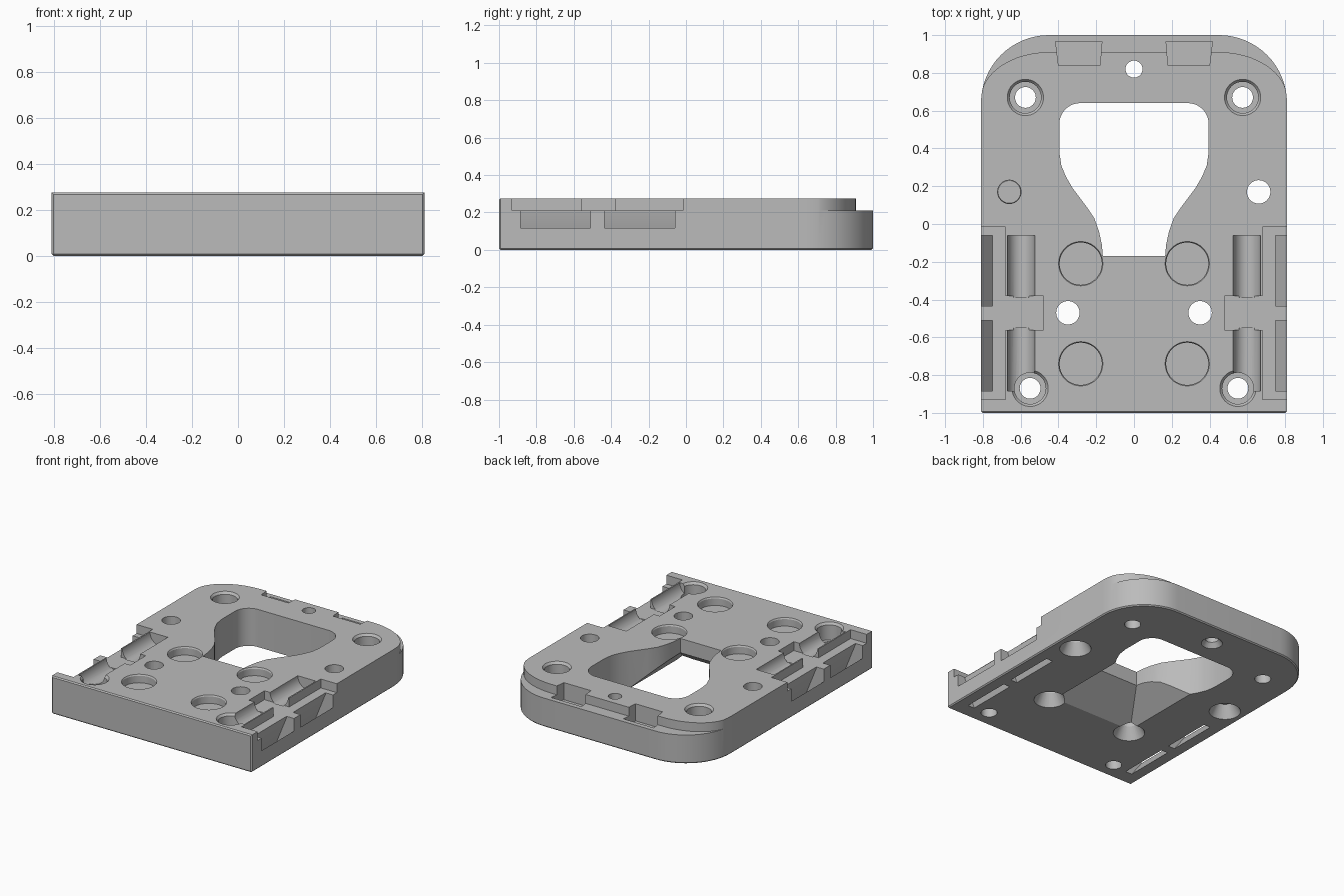
import bpy, bmesh
from math import sin, cos, pi

if "Cube" in bpy.data.objects:
    bpy.data.objects.remove(bpy.data.objects["Cube"])

TOP, LEDGE, HALF = 0.275, 0.21, 0.81

grey = bpy.data.materials.new("plain grey")
grey.use_nodes = True
grey.diffuse_color = (0.5, 0.5, 0.5, 1)
grey.node_tree.nodes["Principled BSDF"].inputs["Base Color"].default_value = (0.5, 0.5, 0.5, 1)


def finish(bm, name):
    bmesh.ops.recalc_face_normals(bm, faces=bm.faces)
    mesh = bpy.data.meshes.new(name)
    bm.to_mesh(mesh)
    bm.free()
    mesh.materials.append(grey)
    ob = bpy.data.objects.new(name, mesh)
    bpy.context.collection.objects.link(ob)
    return ob


def loft(low, high, name):
    """Closed solid between two matching rings of 3D points."""
    bm = bmesh.new()
    a, b = [bm.verts.new(p) for p in low], [bm.verts.new(p) for p in high]
    n = len(a)
    bm.faces.new(a)
    bm.faces.new(b)
    for i in range(n):
        j = (i + 1) % n
        bm.faces.new((a[i], a[j], b[j], b[i]))
    return finish(bm, name)


def prism(pts, z0, z1, name="cutter"):
    return loft([(x, y, z0) for x, y in pts], [(x, y, z1) for x, y in pts], name)


def prism_y(pts, y0, y1):
    return loft([(x, y0, z) for x, z in pts], [(x, y1, z) for x, z in pts], "cutter")


def arc(cx, cy, rx, ry, a0, a1, n=16):
    return [(cx + rx * cos(a0 + (a1 - a0) * i / n), cy + ry * sin(a0 + (a1 - a0) * i / n))
            for i in range(n + 1)]


def mirrored(pts):
    """Right half outline, front to back, completed on the left."""
    return pts + [(-x, y) for x, y in reversed(pts)]


def rect(x0, x1, y0, y1):
    return [(x0, y0), (x1, y0), (x1, y1), (x0, y1)]


def cut(cutter):
    mod = plate.modifiers.new("cut", 'BOOLEAN')
    mod.operation, mod.solver, mod.object = 'DIFFERENCE', 'EXACT', cutter
    bpy.context.view_layer.objects.active = plate
    bpy.ops.object.modifier_apply(modifier=mod.name)
    bpy.data.objects.remove(cutter)


def bore(x, y, r0, r1, z0, z1):
    """Round cut, radius r0 at z0 and r1 at z1."""
    low, high = arc(x, y, r0, r0, 0, 2 * pi, 40)[:-1], arc(x, y, r1, r1, 0, 2 * pi, 40)[:-1]
    cut(loft([(*p, z0) for p in low], [(*p, z1) for p in high], "cutter"))


# Plate with rounded back corners and a fine bevel round the bottom and front
plate = prism(mirrored([(HALF, -1)] + arc(0.45, 0.64, 0.36, 0.36, 0, pi / 2)), 0, TOP, "base_plate")
bm = bmesh.new()
bm.from_mesh(plate.data)
edges = [e for e in bm.edges if all(v.co.z < 0.001 for v in e.verts)
         or all(v.co.y < -0.999 for v in e.verts)]
bmesh.ops.bevel(bm, geom=edges, offset=0.008, segments=1, affect='EDGES')
bm.to_mesh(plate.data)
bm.free()

# Lower lip along the back
back = mirrored(arc(0.45, 0.66, 0.361, 0.25, 0, pi / 2))
cut(prism(back + [(-0.9, 0.66), (-0.9, 1.1), (0.9, 1.1), (0.9, 0.66)], LEDGE, 0.4))

# Bottle-shaped opening
neck = [(0.165, -0.17), (0.17, -0.11), (0.185, -0.04), (0.21, 0.03), (0.25, 0.09),
        (0.325, 0.19), (0.36, 0.25), (0.385, 0.31), (0.395, 0.38)]
cut(prism(mirrored(neck + arc(0.285, 0.53, 0.11, 0.11, 0, pi / 2, 10)), -0.1, 0.4))

# Tapered pocket under the neck
cut(loft([(x, y, -0.01) for x, y in rect(-0.34, 0.34, -0.45, 0.2)],
         [(x, y, 0.17) for x, y in rect(-0.165, 0.165, -0.171, 0.2)], "cutter"))

# Centre back hole
bore(0, 0.82, 0.045, 0.045, -0.1, 0.4)
bore(0, 0.82, 0.08, 0.04, -0.01, 0.04)

for s in (-1, 1):
    # Side ledge with its inner notch
    cut(prism([(s * x, y) for x, y in [(0.9, -0.93), (0.68, -0.93), (0.68, -0.56), (0.48, -0.56),
                                       (0.48, -0.38), (0.68, -0.38), (0.68, -0.015), (0.9, -0.015)]],
              LEDGE, 0.4))
    for y0, y1 in ((-0.885, -0.51), (-0.435, -0.06)):
        # Slanted strap slot from the side down to the underside
        cut(prism_y([(s * x, z) for x, z in [(0.665, -0.01), (0.715, -0.01), (0.83, 0.145),
                                             (0.83, 0.24), (0.75, 0.24), (0.75, 0.2)]], y0, y1))
    for y0, y1 in ((-0.885, -0.55), (-0.39, -0.06)):
        # Scooped groove
        cut(prism_y(arc(s * 0.598, TOP + 0.005, 0.073, 0.085, 0, 2 * pi, 32)[:-1], y0, y1))
    # Back clip pocket
    cut(prism([(s * x, y) for x, y in [(0.18, 0.84), (0.40, 0.84), (0.415, 0.965), (0.17, 0.965)]],
              0.15, 0.4))
    # Screw holes with counterbores
    for x, y in ((0.575, 0.67), (0.55, -0.87)):
        bore(s * x, y, 0.055, 0.055, -0.1, 0.4)
        bore(s * x, y, 0.083, 0.083, 0.15, 0.4)
        bore(s * x, y, 0.081, 0.1, 0.256, 0.28)
    # Through holes, countersunk from below
    for x, y in ((0.66, 0.17), (0.35, -0.47)):
        bore(s * x, y, 0.062, 0.062, -0.1, 0.4)
        bore(s * x, y, 0.112, 0.06, -0.01, 0.09)
    # Shallow round recesses
    for y in (-0.21, -0.74):
        bore(s * 0.282, y, 0.112, 0.112, 0.215, 0.4)
        bore(s * 0.282, y, 0.11, 0.12, 0.262, 0.28)

# Smooth curved walls, crisp edges
bpy.ops.object.select_all(action='DESELECT')
plate.select_set(True)
bpy.context.view_layer.objects.active = plate
bpy.ops.object.shade_smooth_by_angle(angle=pi / 7)
